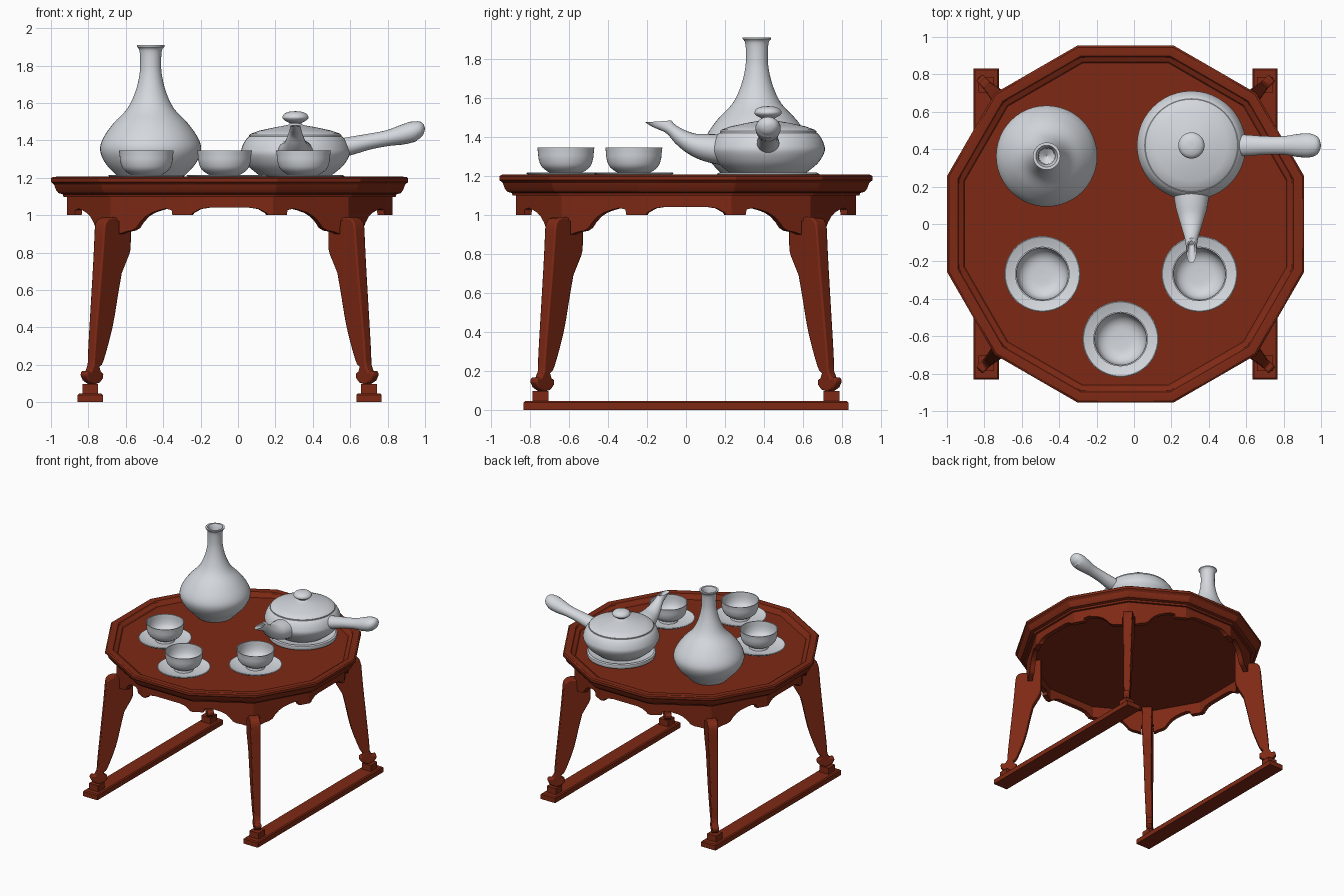
import bpy, bmesh, math
from mathutils import Vector

if "Cube" in bpy.data.objects:
    bpy.data.objects.remove(bpy.data.objects["Cube"])

CX = -0.045            # table centre in x
FLOOR = 1.17           # recessed table surface


def material(name, rgb):
    m = bpy.data.materials.new(name)
    m.diffuse_color = (*rgb, 1)
    m.use_nodes = True
    m.node_tree.nodes["Principled BSDF"].inputs["Base Color"].default_value = m.diffuse_color
    return m


wood = material("red brown lacquer", (0.21, 0.022, 0.007))
china = material("pale grey porcelain", (0.66, 0.69, 0.73))


def finish(name, bm, mat, angle=35):
    bmesh.ops.remove_doubles(bm, verts=bm.verts, dist=1e-5)
    bmesh.ops.recalc_face_normals(bm, faces=bm.faces)
    me = bpy.data.meshes.new(name)
    bm.to_mesh(me)
    bm.free()
    me.materials.append(mat)
    me.polygons.foreach_set("use_smooth", [True] * len(me.polygons))
    me.set_sharp_from_angle(angle=math.radians(angle))
    ob = bpy.data.objects.new(name, me)
    bpy.context.collection.objects.link(ob)
    return ob


def curve(pts, n=4):
    """Catmull-Rom smoothing of a list of tuples."""
    p = [Vector(q) for q in pts]
    p = [2 * p[0] - p[1]] + p + [2 * p[-1] - p[-2]]
    out = []
    for i in range(1, len(p) - 2):
        a, b, c, d = p[i - 1:i + 3]
        for k in range(n):
            t = k / n
            out.append(0.5 * (2 * b + (c - a) * t + (2 * a - 5 * b + 4 * c - d) * t * t
                              + (3 * b - a - 3 * c + d) * t ** 3))
    return out + [p[-2]]


def loft(name, rings, mat, angle=35):
    bm = bmesh.new()
    vs = [[bm.verts.new(v) for v in r] for r in rings]
    n = len(vs[0])
    for a, b in zip(vs, vs[1:]):
        for i in range(n):
            bm.faces.new((a[i], a[(i + 1) % n], b[(i + 1) % n], b[i]))
    bm.faces.new(vs[0])
    bm.faces.new(vs[-1])
    return finish(name, bm, mat, angle)


def lathe(name, x, y, prof, mat=china, n=48, phase=0.0, angle=35):
    rings = [[(x + max(r, 1e-4) * math.cos(phase + math.tau * i / n),
               y + max(r, 1e-4) * math.sin(phase + math.tau * i / n), z)
              for i in range(n)] for r, z in prof]
    return loft(name, rings, mat, angle)


def prism(name, front, back, mat, angle=35):
    return loft(name, [front, back], mat, angle)


# Twelve-sided tray top with raised moulded rim
c15 = math.cos(math.pi / 12)
rim = [(0, FLOOR), (.86, FLOOR), (.868, 1.182), (.89, 1.192), (.897, 1.203), (.92, 1.206),
       (.945, 1.205), (.955, 1.197), (.955, 1.178), (.938, 1.163), (.928, 1.135),
       (.915, 1.118), (.892, 1.112), (.888, 1.098), (0, 1.098)]
lathe("table_top", CX, 0, [(r / c15, z) for r, z in rim], wood, 12, math.pi / 12, 20)

# Scalloped apron: one panel per side, two outline types
half = [(0, 1.0), (.06, 1.0), (.075, 1.012), (.11, 1.02), (.16, 1.033), (.26, 1.04)]
mid_side = half + [(1 - u, z) for u, z in reversed(half)]
leg_side = [(0, 1.0), (.18, 1.0), (.19, 1.027), (.27, 1.035), (.36, 1.026), (.46, 1.012),
            (.54, .992), (.61, .962), (.66, .932), (.72, .918), (.80, .912), (.885, .90),
            (.89, .968), (1, .975)]
R = .87 / c15
for k in range(12):
    a0, a1 = math.radians(30 * k - 15), math.radians(30 * k + 15)
    low = mid_side if k % 3 == 0 else leg_side
    if k % 3 == 2:                      # leg corner is at the start of this side
        a0, a1 = a1, a0
    p0 = Vector((math.cos(a0), math.sin(a0), 0)) * R
    p1 = Vector((math.cos(a1), math.sin(a1), 0)) * R
    outline = [(0, 1.11)] + low + [(1, 1.11)]

    def place(s):
        return [p0.lerp(p1, u) * s + Vector((CX, 0, z)) for u, z in outline]
    prism(f"apron_panel_{k + 1}", place(1), place(.955), wood)

# Curved legs: flat tapered boards standing on the diagonals
outer = curve([(.985, .93), (1.0, .75), (1.025, .5), (1.045, .3), (1.052, .2)], 3)
inner = curve([(1.005, .19), (.975, .22), (.91, .4), (.87, .58), (.845, .69)], 3)
leg = ([(.78, 1.1), (.87, 1.1), (.87, .985), (.925, .99), (.96, .98), (.978, .96)]
       + [tuple(p) for p in outer]
       + [(1.07, .165), (1.1, .168), (1.108, .145), (1.09, .115), (1.045, .093),
          (1.0, .105), (.975, .13), (.975, .155), (.995, .165)]
       + [tuple(p) for p in inner] + [(.79, .79), (.78, .82)])
names = ["back_right", "back_left", "front_left", "front_right"]
for k, nm in enumerate(names):
    a = math.radians(45 + 90 * k)
    d, s = Vector((math.cos(a), math.sin(a), 0)), Vector((-math.sin(a), math.cos(a), 0))

    def side(sign):
        return [Vector((CX, 0, z)) + d * r + s * sign * (.022 + .018 * z) for r, z in leg]
    ob = prism(nm + "_leg", side(1), side(-1), wood)
    bv = ob.modifiers.new("soft edges", "BEVEL")
    bv.width, bv.segments, bv.limit_method = .008, 2, "ANGLE"
    bv.angle_limit = math.radians(50)


# Foot blocks and ground runners
def box(name, x, y, z0, z1, hx, hy, chamfer=0.0):
    def ring(z, e):
        return [(x + i * (hx - e), y + j * (hy - e), z)
                for i, j in ((-1, -1), (1, -1), (1, 1), (-1, 1))]
    loft(name, [ring(z0, 0), ring(z1 - chamfer, 0), ring(z1, chamfer)] if chamfer
         else [ring(z0, 0), ring(z1, 0)], wood, 20)


for sx, nx in ((-1, "left"), (1, "right")):
    box(nx + "_runner", CX + sx * .745, 0, 0, .047, .067, .832, .008)
    for sy, ny in ((-1, "front"), (1, "back")):
        box(f"{ny}_{nx}_foot_block", CX + sx * .745, sy * .745, .045, .098, .042, .042)

# Long-necked bottle
body = curve([(.14, FLOOR), (.185, 1.215), (.24, 1.275), (.27, 1.345), (.255, 1.41), (.2, 1.49),
              (.125, 1.57), (.082, 1.66), (.06, 1.75), (.056, 1.82), (.06, 1.88), (.073, 1.9)])
lathe("bottle", -.467, .363, [(0, FLOOR)] + [tuple(p) for p in body]
      + [(.073, 1.909), (.058, 1.909), (.045, 1.88), (.042, 1.75), (0, 1.72)])

# Cups on saucers
for k, (x, y) in enumerate([(-.49, -.267), (.35, -.267), (-.072, -.615)], 1):
    lathe(f"saucer_{k}", x, y, [(0, FLOOR), (.11, FLOOR), (.12, 1.18), (.17, 1.192), (.2, 1.209),
                                (.203, 1.214), (.198, 1.216), (.165, 1.204), (.12, 1.193),
                                (0, 1.191)])
    cup = curve([(.07, 1.21), (.1, 1.226), (.126, 1.25), (.139, 1.285), (.143, 1.32), (.146, 1.345)])
    bowl = curve([(.139, 1.345), (.134, 1.29), (.117, 1.25), (.075, 1.225), (0, 1.22)])
    lathe(f"cup_{k}", x, y, [(0, 1.188), (.075, 1.188), (.07, 1.205)]
          + [tuple(p) for p in cup + bowl])

# Teapot: stand, body, lid with knob
TX, TY = .307, .42
lathe("teapot_stand", TX, TY, [(0, FLOOR), (.235, FLOOR), (.258, 1.178), (.265, 1.195),
                               (.262, 1.21), (.25, 1.216), (.225, 1.206), (0, 1.206)])
pot = curve([(.18, 1.205), (.215, 1.23), (.26, 1.27), (.29, 1.325), (.285, 1.365), (.268, 1.4),
             (.25, 1.42)])
lathe("teapot_body", TX, TY, [(0, 1.203)] + [tuple(p) for p in pot] + [(0, 1.42)])
knob = curve([(.1, 1.472), (.045, 1.482), (.032, 1.492), (.058, 1.507), (.07, 1.523),
              (.058, 1.543), (.03, 1.554), (0, 1.556)])
lathe("teapot_lid", TX, TY, [(0, 1.415), (.247, 1.415), (.247, 1.428), (.238, 1.436),
                             (.19, 1.453)] + [tuple(p) for p in knob])


# Spout with a level, open tip
def oval(centre, a, b, n=24):
    return [centre + a * math.cos(math.tau * i / n) + b * math.sin(math.tau * i / n)
            for i in range(n)]


def spout_ring(q):
    y, z, rx, rb, deg = q
    t = math.radians(deg)
    return oval(Vector((TX, y, z)), Vector((rx, 0, 0)),
                Vector((0, math.sin(t), math.cos(t))) * rb)


outside = curve([(.2, 1.33, .1, .08, 0), (.1, 1.345, .087, .07, 10), (.03, 1.365, .068, .055, 25),
                 (-.03, 1.4, .05, .042, 40), (-.085, 1.445, .034, .032, 48),
                 (-.145, 1.478, .027, .065, 86)], 3)
loft("teapot_spout", [spout_ring(q) for q in outside]
     + [spout_ring((-.143, 1.475, .02, .052, 86)), spout_ring((-.1, 1.453, .012, .016, 55))], china)

# Side handle with a swollen end
grip = curve([(.54, 1.358, .054), (.6, 1.37, .053), (.7, 1.393, .046), (.8, 1.412, .046),
              (.87, 1.428, .056), (.93, 1.445, .06), (.97, 1.455, .05), (.99, 1.46, .032),
              (.999, 1.462, .006)], 3)
loft("teapot_handle", [oval(Vector((x, TY, z)), Vector((0, r * 1.08, 0)),
                            Vector((-.2, 0, .98)) * (r * .92)) if x < .95 else
                       oval(Vector((x, TY, z)), Vector((0, r * 1.08, 0)), Vector((0, 0, r * .92)))
                       for x, z, r in grip], china)
